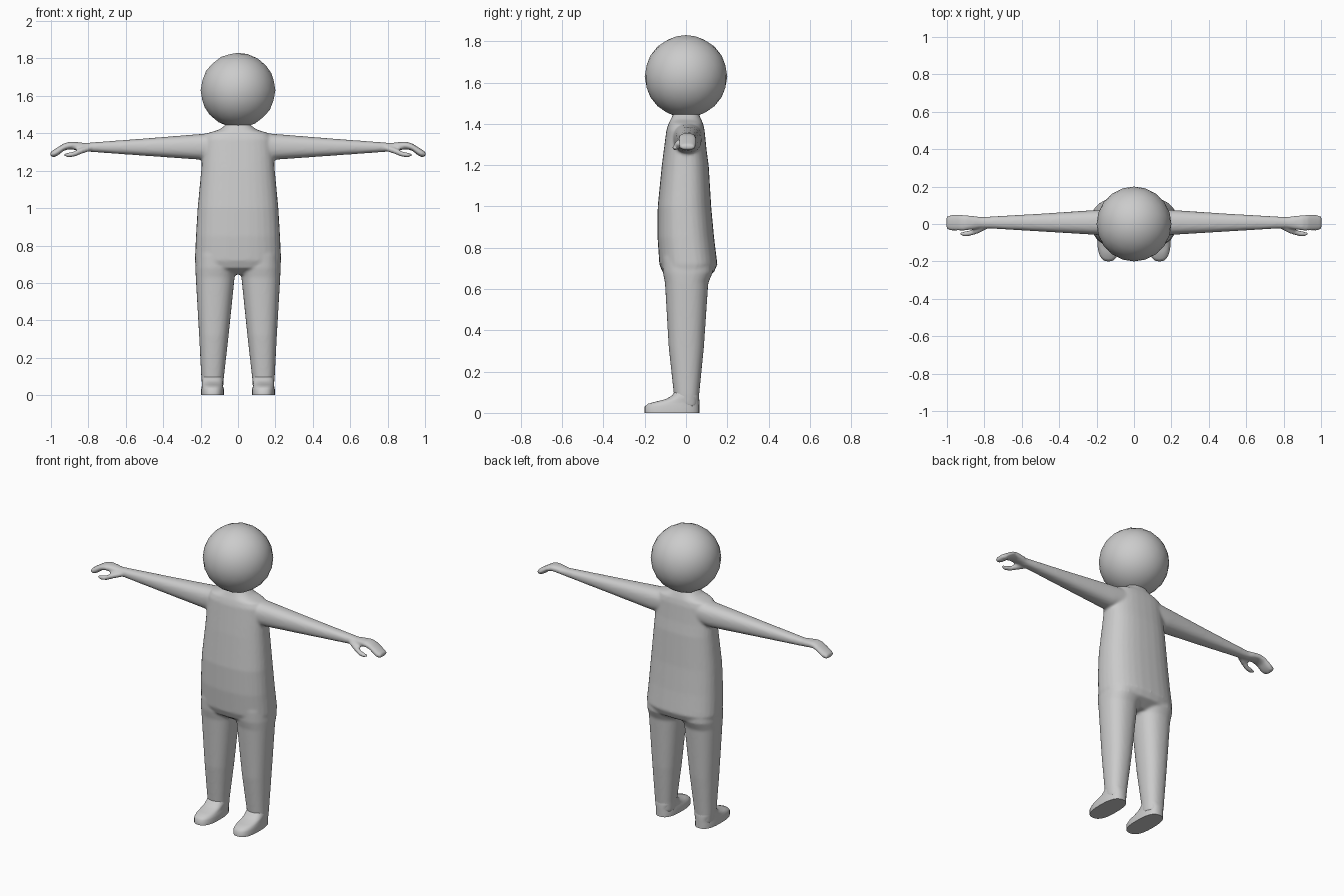
import bpy, bmesh, math

if "Cube" in bpy.data.objects:
    bpy.data.objects.remove(bpy.data.objects["Cube"])

skin = bpy.data.materials.new("plain grey")
skin.diffuse_color = (0.6, 0.6, 0.6, 1)
skin.use_nodes = True
skin.node_tree.nodes["Principled BSDF"].inputs["Base Color"].default_value = skin.diffuse_color


def loft(bm, rings, axis, side=1, power=2.4, n=32):
    """Skin rounded sections (t, a0, a1, b0, b1) along x or z."""
    loops = []
    for t, a0, a1, b0, b1 in rings:
        loop = []
        for i in range(n):
            ang = 2 * math.pi * i / n
            c, s = math.cos(ang), math.sin(ang)
            a = (a0 + a1) / 2 + (a1 - a0) / 2 * math.copysign(abs(c) ** (2 / power), c)
            b = (b0 + b1) / 2 + (b1 - b0) / 2 * math.copysign(abs(s) ** (2 / power), s)
            p = (t, a, b) if axis == 'x' else (a, b, t)
            loop.append(bm.verts.new((p[0] * side, p[1], p[2])))
        loops.append(loop)
    for l0, l1 in zip(loops, loops[1:]):
        for i in range(n):
            j = (i + 1) % n
            bm.faces.new((l0[i], l0[j], l1[j], l1[i]))
    bm.faces.new(loops[0])
    bm.faces.new(loops[-1])


def finish(bm, name, angle=50):
    bmesh.ops.recalc_face_normals(bm, faces=bm.faces)
    me = bpy.data.meshes.new(name)
    bm.to_mesh(me)
    bm.free()
    me.materials.append(skin)
    ob = bpy.data.objects.new(name, me)
    bpy.context.collection.objects.link(ob)
    bpy.ops.object.select_all(action='DESELECT')
    ob.select_set(True)
    bpy.context.view_layer.objects.active = ob
    bpy.ops.object.shade_smooth_by_angle(angle=math.radians(angle))
    return ob


# Torso sections: height, half width, front, back
torso = [(1.47, .058, -.055, .055), (1.445, .066, -.063, .063), (1.42, .10, -.075, .075),
         (1.40, .165, -.085, .083), (1.37, .185, -.095, .09), (1.27, .192, -.108, .10),
         (1.2, .197, -.117, .11), (1.0, .216, -.137, .122), (.85, .225, -.138, .136),
         (.72, .231, -.129, .152), (.68, .225, -.113, .135), (.645, .19, -.06, .07)]
# Leg sections: height, inner, outer, front, back
leg = [(.75, .01, .222, -.115, .13), (.68, .008, .228, -.112, .13),
       (.63, .018, .226, -.102, .108), (.32, .05, .208, -.084, .087),
       (.09, .076, .196, -.059, .064), (.03, .08, .19, -.053, .06)]
# Arm and hand sections: x, front, back, bottom, top
arm = [(.1, -.07, .08, 1.265, 1.405), (.2, -.058, .075, 1.259, 1.396),
       (.5, -.04, .055, 1.28, 1.372), (.82, -.021, .037, 1.303, 1.348),
       (.85, -.027, .042, 1.308, 1.352), (.9, -.035, .048, 1.315, 1.355),
       (.93, -.036, .049, 1.308, 1.346), (.96, -.036, .049, 1.284, 1.328),
       (.982, -.035, .048, 1.271, 1.314), (1.003, -.026, .04, 1.277, 1.3)]
thumb = [(.79, -.03, .0, 1.305, 1.335), (.84, -.054, -.018, 1.288, 1.322),
         (.88, -.065, -.035, 1.272, 1.303), (.91, -.067, -.04, 1.271, 1.296),
         (.93, -.061, -.044, 1.278, 1.292)]
# Foot sections: height, inner, outer, toe, heel
foot = [(0, .075, .197, -.2, .065), (.03, .075, .197, -.2, .065), (.044, .079, .194, -.185, .065),
        (.055, .081, .193, -.145, .065), (.066, .08, .193, -.1, .064),
        (.082, .078, .194, -.07, .063), (.11, .084, .188, -.05, .056)]

# Body: torso, limbs and hands fused into one soft skin
bm = bmesh.new()
loft(bm, [(z, -w, w, f, b) for z, w, f, b in torso], 'z', power=2.5)
for side in (1, -1):
    loft(bm, leg, 'z', side, 2.3)
    loft(bm, arm, 'x', side)
    loft(bm, thumb, 'x', side, 2)
body = finish(bm, "body")
fuse = body.modifiers.new("fuse", 'REMESH')
fuse.mode = 'VOXEL'
fuse.voxel_size = 0.008
fuse.use_smooth_shade = True
soften = body.modifiers.new("soften", 'SMOOTH')
soften.factor = 0.5
soften.iterations = 6

# Feet with flat soles
for side, name in ((1, "left_foot"), (-1, "right_foot")):
    bm = bmesh.new()
    loft(bm, foot, 'z', side, 2.6)
    finish(bm, name, 60)

# Head
bm = bmesh.new()
bmesh.ops.create_icosphere(bm, subdivisions=3, radius=0.2)
bmesh.ops.translate(bm, verts=bm.verts, vec=(0, 0, 1.63))
finish(bm, "head")
